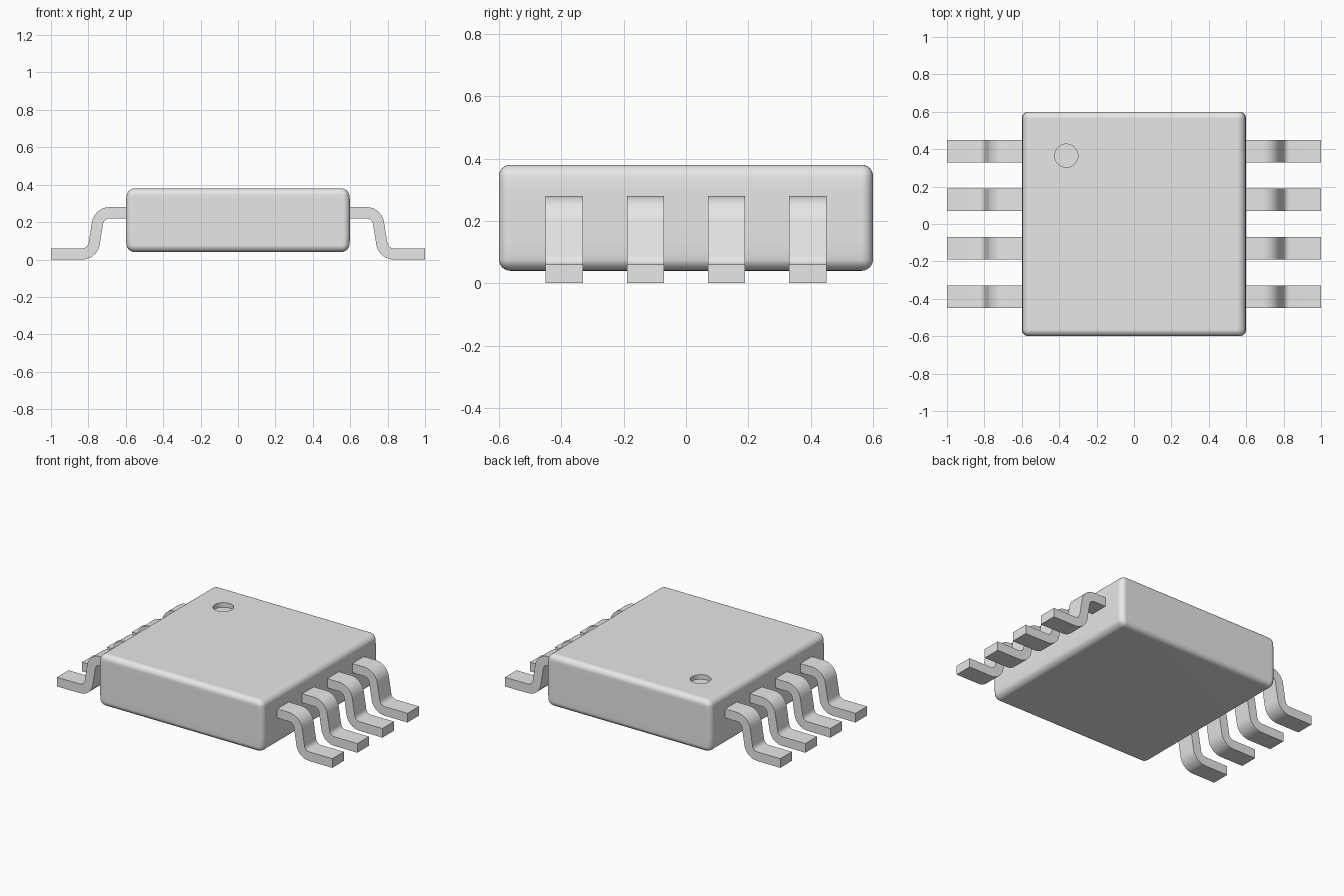
import bpy, bmesh, math
from mathutils import Matrix, Vector

default_cube = bpy.data.objects.get("Cube")
if default_cube:
    bpy.data.objects.remove(default_cube, do_unlink=True)

grey = bpy.data.materials.new("light_grey")
grey.use_nodes = True
grey.diffuse_color = (0.8, 0.8, 0.8, 1)
grey.node_tree.nodes["Principled BSDF"].inputs["Base Color"].default_value = (0.8, 0.8, 0.8, 1)


def make_object(name, bm):
    bmesh.ops.recalc_face_normals(bm, faces=bm.faces)
    mesh = bpy.data.meshes.new(name)
    bm.to_mesh(mesh)
    bm.free()
    mesh.materials.append(grey)
    obj = bpy.data.objects.new(name, mesh)
    bpy.context.collection.objects.link(obj)
    return obj


def activate(obj):
    bpy.ops.object.select_all(action="DESELECT")
    obj.select_set(True)
    bpy.context.view_layer.objects.active = obj


def smooth(obj):
    activate(obj)
    bpy.ops.object.shade_smooth_by_angle(angle=math.radians(30))


# Body: rounded block whose lead sides bulge slightly
HALF, BOTTOM, TOP = 0.6, 0.04, 0.38
MID, HALF_Z = (BOTTOM + TOP) / 2, (TOP - BOTTOM) / 2
bm = bmesh.new()
bmesh.ops.create_cube(bm, size=2, matrix=Matrix.Translation((0, 0, MID))
                      @ Matrix.Diagonal((HALF, HALF, HALF_Z, 1)))
bmesh.ops.bevel(bm, geom=bm.edges[:], offset=0.036, segments=6, profile=0.5, affect="EDGES")
for t in (-0.65, -0.45, 0.45, 0.65):
    bmesh.ops.bisect_plane(bm, geom=bm.verts[:] + bm.edges[:] + bm.faces[:],
                           plane_co=(0, 0, MID + t * HALF_Z), plane_no=(0, 0, 1))
for v in bm.verts:
    v.co.x *= 1 - 0.02 * abs((v.co.z - MID) / HALF_Z) ** 4
body = make_object("body", bm)

# Round dimple marking the first pin
bm = bmesh.new()
bmesh.ops.create_cone(bm, cap_ends=True, segments=48, radius1=0.062, radius2=0.062, depth=0.06,
                      matrix=Matrix.Translation((-0.362, 0.365, TOP)))
cutter = make_object("dimple_cutter", bm)
cutter.hide_render = True
cut = body.modifiers.new("dimple", "BOOLEAN")
cut.operation, cut.object, cut.solver = "DIFFERENCE", cutter, "EXACT"
activate(body)
bpy.ops.object.modifier_apply(modifier=cut.name)
bpy.data.objects.remove(cutter, do_unlink=True)
smooth(body)
body.modifiers.new("flat_shading", "WEIGHTED_NORMAL").keep_sharp = True


# Leads: centreline with two rounded bends, thickened and extruded
def lead_profile(thickness=0.06, radius=0.065, steps=10):
    upper, lower = Vector((0.742, 0.25)), Vector((0.778, 0.03))
    down = (lower - upper).normalized()
    turn = math.atan2(-down.y, down.x)
    reach = radius * math.tan(turn / 2)
    path = [(Vector((0.55, 0.25)), 0)]
    centre = Vector((upper.x - reach, upper.y - radius))
    for i in range(steps + 1):
        a = turn * i / steps
        path.append((centre + radius * Vector((math.sin(a), math.cos(a))), a))
    centre = Vector((lower.x + reach, lower.y + radius))
    for i in range(steps + 1):
        a = turn * (1 - i / steps)
        path.append((centre - radius * Vector((math.sin(a), math.cos(a))), a))
    path.append((Vector((1.0, 0.03)), 0))
    offset = [Vector((math.sin(a), math.cos(a))) * thickness / 2 for _, a in path]
    outer = [p + o for (p, _), o in zip(path, offset)]
    inner = [p - o for (p, _), o in zip(path, offset)]
    return outer + inner[::-1]


profile = lead_profile()
WIDTH, PITCH = 0.12, 0.26
for side, side_name in ((1, "left"), (-1, "right")):
    for i in range(4):
        y = (i - 1.5) * PITCH - WIDTH / 2
        bm = bmesh.new()
        face = bm.faces.new([bm.verts.new((side * p.x, y, p.y)) for p in profile])
        grown = bmesh.ops.extrude_face_region(bm, geom=[face])["geom"]
        bmesh.ops.translate(bm, vec=(0, WIDTH, 0),
                            verts=[g for g in grown if isinstance(g, bmesh.types.BMVert)])
        smooth(make_object(f"{side_name}_lead_{i + 1}", bm))
